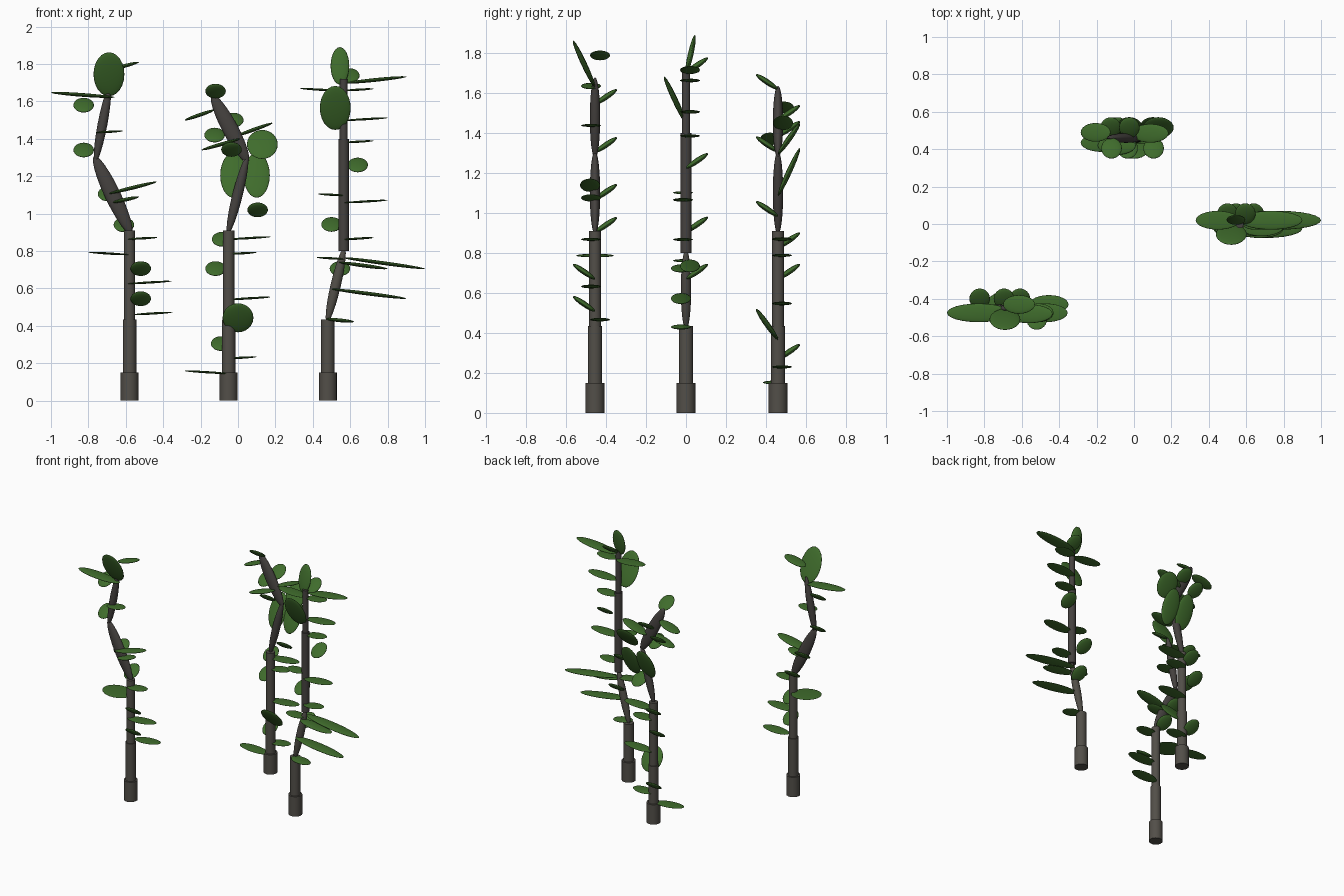
import bpy
from mathutils import Vector, Matrix

if "Cube" in bpy.data.objects:
    bpy.data.objects.remove(bpy.data.objects["Cube"])


def material(name, rgb):
    m = bpy.data.materials.new(name)
    m.diffuse_color = (*rgb, 1)
    m.use_nodes = True
    m.node_tree.nodes["Principled BSDF"].inputs["Base Color"].default_value = m.diffuse_color
    return m


BARK = material("bark", (0.085, 0.078, 0.066))
DARK = material("young_bark", (0.06, 0.054, 0.05))
GREEN = material("leaf_green", (0.05, 0.15, 0.025))


def finish(name, mat):
    o = bpy.context.object
    o.name = name
    o.data.materials.append(mat)
    bpy.ops.object.shade_smooth_by_angle()
    return o


def ellipsoid(name, p, q, width, thick, mat):
    """Squashed sphere from tip p to tip q, width kept horizontal."""
    p, q = Vector(p), Vector(q)
    d = (q - p).normalized()
    w = Vector((0, 0, 1)).cross(d).normalized()
    bpy.ops.mesh.primitive_uv_sphere_add(segments=24, ring_count=12)
    o = finish(name, mat)
    rot = Matrix((d, w, d.cross(w))).transposed()
    rot = rot @ Matrix.Diagonal(((q - p).length / 2, width / 2, thick / 2))
    o.matrix_world = Matrix.Translation((p + q) / 2) @ rot.to_4x4()


class Plant:
    def __init__(self, x, y):
        self.x, self.y, self.z = x, y, 0

    def stem(self, top, r, mat=BARK):
        bpy.ops.mesh.primitive_cylinder_add(
            vertices=24, radius=r, depth=top - self.z,
            location=(self.x, self.y, (self.z + top) / 2))
        finish("trunk", mat)
        self.z = top

    def bend(self, x, z, thick, mat=DARK):
        # bulging crooked segment, overlapping its neighbours a little
        a, b = Vector((self.x, self.y, self.z)), Vector((x, self.y, z))
        e = (b - a) * .05
        ellipsoid("bent_branch", a - e, b + e, .052, thick, mat)
        self.x, self.z = x, z

    def side(self, x, z, reach, rise=None, drift=.02, width=.1):
        # leaf reaching left or right, nearly level unless a rise is given
        t = .012 if rise is None else .02
        rise = abs(reach) * .06 if rise is None else rise
        y = self.y + drift
        ellipsoid("side_leaf", (x, y, z), (x + reach, y, z + rise), width, t, GREEN)

    def tilted(self, s, x, z, w=.11, h=.075, depth=.11):
        # leaf reaching back (s=1) or front (s=-1), tilted up
        ellipsoid("tilted_leaf", (x, self.y, z - h / 2),
                  (x, self.y + s * depth, z + h / 2), w, .028, GREEN)


SHORT, LONG = .16, .235
BIG = (.165, .235)
ROUND = (.165, .155)

# left plant
a = Plant(-.58, -.455)
a.stem(.15, .048)
a.stem(.435, .036)
a.stem(.91, .03)
a.bend(-.76, 1.29, .085)
a.bend(-.69, 1.66, .052)
for x, z, reach in [(-.59, .863, SHORT), (-.59, .625, LONG), (-.76, 1.433, SHORT * .9)]:
    a.side(x, z, reach, drift=-.02)
a.side(-.56, .46, .21, drift=.025)
a.side(-.58, .78, -.22, drift=0, width=.19)
a.side(-.67, 1.06, .14, .03, -.02)
a.side(-.69, 1.107, .255, .063, -.025)
a.side(-.66, 1.622, -.34, .025, -.02)
a.side(-.7, 1.765, .17, .045, .025)
for z in (.545, .706):
    a.tilted(-1, -.52, z)
for x, z in [(-.61, .94), (-.695, 1.105), (-.825, 1.34), (-.825, 1.58)]:
    a.tilted(1, x, z)
a.tilted(-1, -.69, 1.745, *BIG)

# back plant
b = Plant(-.05, .46)
b.stem(.15, .048)
b.stem(.435, .036)
b.stem(.91, .03)
b.bend(.045, 1.29, .055)
b.bend(-.13, 1.62, .085)
b.side(-.05, .145, -LONG, drift=-.025)
for z, reach in [(.225, SHORT), (.54, LONG), (.783, SHORT), (.862, LONG)]:
    b.side(-.06, z, reach)
b.side(-.125, 1.555, -.16, -.055, .03)
b.side(.01, 1.4, -.205, -.06, -.04)
b.side(-.01, 1.415, .195, .07, .025)
for x, z in [(-.09, .305), (-.12, .706), (-.085, .863), (-.125, 1.42), (-.025, 1.5)]:
    b.tilted(1, x, z)
for x, z in [(.105, 1.02), (-.035, 1.343), (-.12, 1.655)]:
    b.tilted(-1, x, z)
b.tilted(-1, 0, .443, *ROUND)
b.tilted(1, .13, 1.37, *ROUND)
for x in (-.025, .1):
    b.tilted(1, x, 1.205, .14, .24)

# right plant
c = Plant(.48, 0)
c.stem(.15, .048)
c.stem(.435, .036)
c.bend(.565, .8, .055, BARK)
c.stem(1.4, .028, DARK)
c.stem(1.72, .021, DARK)
for z, reach in [(.757, -SHORT * .9), (.862, SHORT), (1.058, LONG), (1.097, -SHORT * .85)]:
    c.side(.565, z, reach, drift=-.015)
for z, reach in [(1.38, SHORT), (1.498, LONG), (1.655, -LONG), (1.658, SHORT)]:
    c.side(.565, z, reach)
c.side(.47, .437, .15, -.015, -.025)
c.side(.5, .597, .4, -.051, -.025)
c.side(.54, .74, .26, -.035, -.025)
c.side(.56, .765, .44, -.06)
c.side(.565, 1.697, .335, .035)
for x, z in [(.545, .706), (.5, .942), (.64, 1.26), (.595, 1.738)]:
    c.tilted(1, x, z)
c.tilted(-1, .52, 1.565, *BIG)
c.tilted(1, .545, 1.79, .1, .2, .045)
